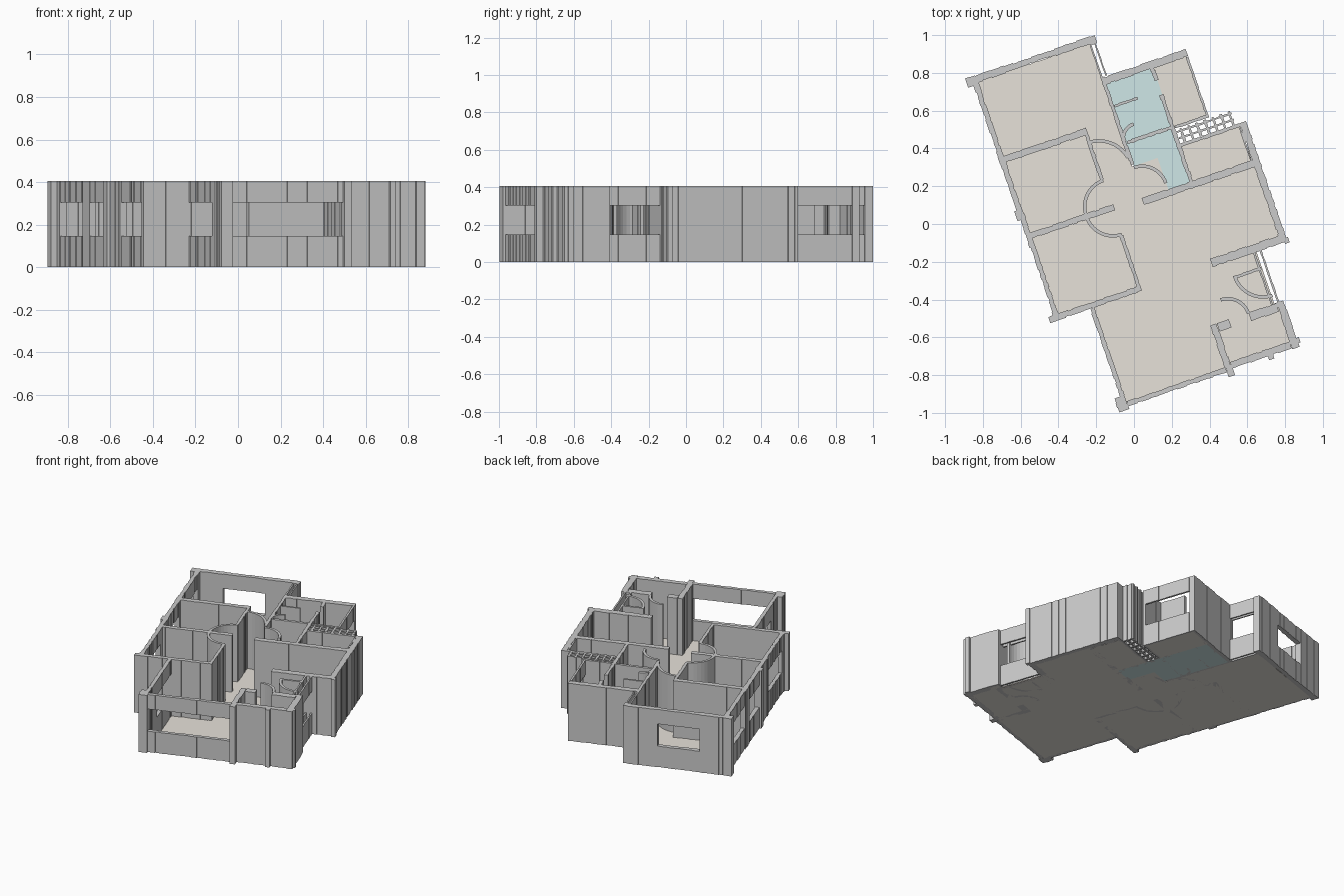
import bpy, bmesh, math, random

if "Cube" in bpy.data.objects:
    bpy.data.objects.remove(bpy.data.objects["Cube"])

random.seed(4)
H, SILL, HEAD = 0.405, 0.147, 0.303
ANGLE = math.radians(19)          # the plan is turned on the grid


def finish(name, bm, color=None):
    bmesh.ops.recalc_face_normals(bm, faces=bm.faces)
    me = bpy.data.meshes.new(name)
    bm.to_mesh(me)
    bm.free()
    ob = bpy.data.objects.new(name, me)
    ob.rotation_euler.z = ANGLE
    bpy.context.collection.objects.link(ob)
    if color:
        mat = bpy.data.materials.new(name)
        mat.diffuse_color = color
        mat.use_nodes = True
        mat.node_tree.nodes["Principled BSDF"].inputs["Base Color"].default_value = mat.diffuse_color
        me.materials.append(mat)
    return ob


def prism(bm, pts, z0, z1):
    lo = [bm.verts.new((x, y, z0)) for x, y in pts]
    hi = [bm.verts.new((x, y, z1)) for x, y in pts]
    bm.faces.new(lo[::-1])
    bm.faces.new(hi)
    n = len(pts)
    for i in range(n):
        bm.faces.new((lo[i], lo[(i + 1) % n], hi[(i + 1) % n], hi[i]))


def outline(u0, u1, v0, v1):
    """Rectangle whose long sides have small random steps (ridged wall)."""
    along_u = (u1 - u0) > (v1 - v0)
    a0, a1, b0, b1 = (u0, u1, v0, v1) if along_u else (v0, v1, u0, u1)
    n = max(1, int((a1 - a0) / 0.025))
    amp = min(0.004, (b1 - b0) * 0.15)

    def side(b, s):
        out, cuts = [], [a0 + (a1 - a0) * i / n for i in range(n + 1)]
        for i in range(n):
            off = s * amp * random.choice((0, 0, 0.5, 1))
            out += [(cuts[i], b + off), (cuts[i + 1], b + off)]
        return [p for i, p in enumerate(out) if i == 0 or p != out[i - 1]]

    pts = side(b0, 1) + side(b1, -1)[::-1]
    return pts if along_u else [(y, x) for x, y in pts]


def walls(name, rects, window=False):
    bm = bmesh.new()
    for r in rects:
        pts = outline(*r)
        for z0, z1 in ([(0, SILL), (HEAD, H)] if window else [(0, H)]):
            prism(bm, pts, z0, z1)
    finish(name, bm)


def arc(name, cu, cv, r, a0, a1, t=0.018, n=10):
    bm = bmesh.new()
    ang = [math.radians(a0 + (a1 - a0) * i / n) for i in range(n + 1)]
    pts = [(cu + r * math.cos(a), cv + r * math.sin(a)) for a in ang]
    pts += [(cu + (r - t) * math.cos(a), cv + (r - t) * math.sin(a)) for a in ang[::-1]]
    prism(bm, pts, 0, H)
    finish(name, bm)


def floor(name, rects, color):
    bm = bmesh.new()
    for u0, u1, v0, v1 in rects:
        prism(bm, [(u0, v0), (u1, v0), (u1, v1), (u0, v1)], 0, 0.006)
    finish(name, bm, color)


# floors
floor("dry_floor", [
    (-.55, .09, .1, .98), (-.55, -.34, -.33, .1), (-.35, .21, -.88, .1),
    (.21, .71, -.31, .1), (.21, .565, -.64, -.31), (.21, .6, -.88, -.64),
    (.365, .70, .1, .31), (.365, .55, .41, .77), (.09, .232, .1, .29)],
    (.80, .76, .70, 1))
floor("wet_floor", [(.1, .365, .29, .76), (.232, .365, .1, .29)], (.62, .80, .80, 1))

# outer walls, solid parts
walls("back_wall", [(-.587, -.38, .976, 1.018), (-.1, .128, .976, 1.016)])
walls("left_wall", [
    (-.568, -.533, .5, .60), (-.565, -.533, .06, .22), (-.565, -.53, -.33, -.27),
    (-.568, -.533, .93, .98)])
walls("right_wall", [(.70, .74, -.35, .322)])
walls("passage_wall", [(.32, .70, -.352, -.305)])
walls("bedroom_front_wall", [(-.58, -.075, -.35, -.317)])
walls("upper_back_wall", [(.10, .56, .745, .788)])
walls("utility_walls", [
    (.205, .243, -.88, -.64), (.243, .31, -.69, -.64), (.42, .575, -.69, -.64),
    (.575, .618, -.90, -.64), (.243, .575, -.895, -.855)])
walls("pillars", [
    (-.595, -.54, .968, 1.02), (-.578, -.53, .215, .27), (-.59, -.50, -.352, -.315),
    (-.402, -.342, -.918, -.84), (.21, .25, -.93, -.87), (.09, .128, .965, 1.0),
    (.44, .475, -.915, -.88), (.60, .63, -.88, -.85), (.72, .748, -.36, -.33)])

# outer walls with window bands
walls("left_windows", [(-.565, -.535, .60, .93), (-.565, -.535, .27, .50), (-.56, -.532, -.27, .06)], True)
walls("back_window", [(-.38, -.10, .980, 1.014)], True)
walls("living_windows", [(-.368, -.342, -.69, -.35), (-.342, .21, -.903, -.874)], True)
walls("living_left_wall", [(-.368, -.342, -.84, -.69)])
walls("bedroom_side_window", [(.086, .096, .79, .97), (.112, .121, .79, .97)], True)
walls("entrance_windows", [(.545, .557, -.64, -.35), (.582, .594, -.64, -.35)], True)
walls("storage_window", [(.546, .56, .42, .745)], True)

# inner partitions
walls("bedroom_partitions", [
    (-.535, -.075, .527, .565), (-.54, -.07, .102, .136),
    (-.095, -.073, .275, .527), (-.095, -.073, -.317, -.035)])
walls("wet_room_partitions", [
    (.083, .105, .30, .79), (.105, .355, .408, .430), (.105, .235, .615, .632),
    (.347, .372, .115, .60), (.347, .372, .68, .76)])
walls("kitchen_walls", [(.083, .70, .077, .117), (.69, .70, .117, .30), (.372, .70, .302, .323)])
walls("storage_wall", [(.372, .56, .405, .423)])

# lattice of the service shaft
walls("shaft_lattice", [(.372, .68, .345, .357), (.372, .68, .380, .392)]
      + [(.39 + .045 * i, .405 + .045 * i, .323, .40) for i in range(7)])

# door swings
arc("bedroom_door_swing", -.079, .125, .155, 90, 180)
arc("small_bedroom_door_swing", -.079, .115, .155, 180, 270)
arc("main_bedroom_door_swing", -.089, .31, .185, 10, 90)
arc("wet_room_door_swing", .097, .15, .142, 0, 90)
arc("shower_door_swing", .17, .42, .09, 90, 180)
arc("entrance_door_swing", .57, -.44, .165, 180, 270)
arc("utility_door_swing", .303, -.645, .125, 0, 90)
walls("entrance_door", [(.405, .56, -.449, -.432)])
